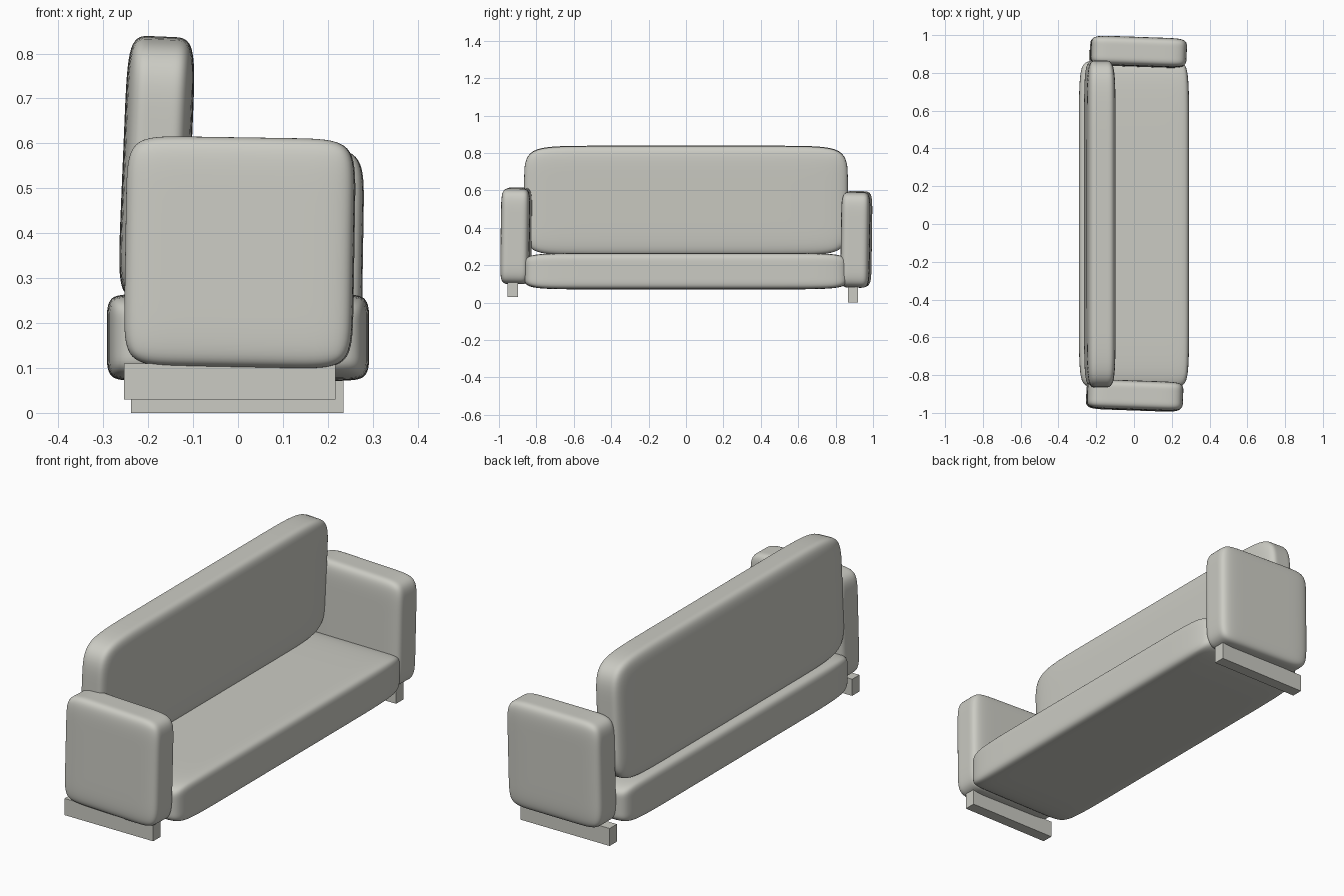
import bpy, bmesh
from math import radians
from mathutils import Euler

if "Cube" in bpy.data.objects:
    bpy.data.objects.remove(bpy.data.objects["Cube"], do_unlink=True)

fabric = bpy.data.materials.new("warm grey")
fabric.use_nodes = True
colour = (0.60, 0.60, 0.55, 1)
fabric.diffuse_color = colour
fabric.node_tree.nodes["Principled BSDF"].inputs["Base Color"].default_value = colour


def box(name, centre, size, inset=None, tilt=(0, 0, 0)):
    """A plain box, or a soft cushion when insets for its rounded rim are given."""
    bm = bmesh.new()
    bmesh.ops.create_cube(bm, size=1)
    bmesh.ops.scale(bm, vec=size, verts=bm.verts)
    if inset:
        # supporting loops where the rounding begins on each axis
        for axis in range(3):
            for side in (-1, 1):
                point, normal = [0, 0, 0], [0, 0, 0]
                point[axis] = side * (size[axis] / 2 - inset[axis])
                normal[axis] = 1
                bmesh.ops.bisect_plane(bm, geom=bm.verts[:] + bm.edges[:] + bm.faces[:],
                                       plane_co=point, plane_no=normal)
    mesh = bpy.data.meshes.new(name)
    bm.to_mesh(mesh)
    bm.free()
    mesh.materials.append(fabric)
    obj = bpy.data.objects.new(name, mesh)
    obj.location = centre
    obj.rotation_euler = Euler([radians(a) for a in tilt])
    bpy.context.collection.objects.link(obj)
    if inset:
        mesh.polygons.foreach_set("use_smooth", [True] * len(mesh.polygons))
        soft = obj.modifiers.new("soft", "SUBSURF")
        soft.levels = soft.render_levels = 3
    return obj


# Cushions
box("seat", (0, 0, 0.168), (0.584, 1.73, 0.194), (0.07, 0.32, 0.06))
box("backrest", (-0.181, 0, 0.546), (0.152, 1.73, 0.584), (0.05, 0.3, 0.17), (0, 2.4, 0))

# Armrests, slightly askew
for name, centre in (("right_arm", (0.004, -0.908, 0.357)),
                     ("left_arm", (0.023, 0.911, 0.338))):
    box(name, centre, (0.508, 0.155, 0.512), (0.12, 0.05, 0.12), (-0.8, 0.9, -2))

# Runner feet under the arms
box("right_foot", (-0.018, -0.927, 0.07), (0.471, 0.055, 0.08))
box("left_foot", (-0.002, 0.893, 0.042), (0.473, 0.055, 0.084))
